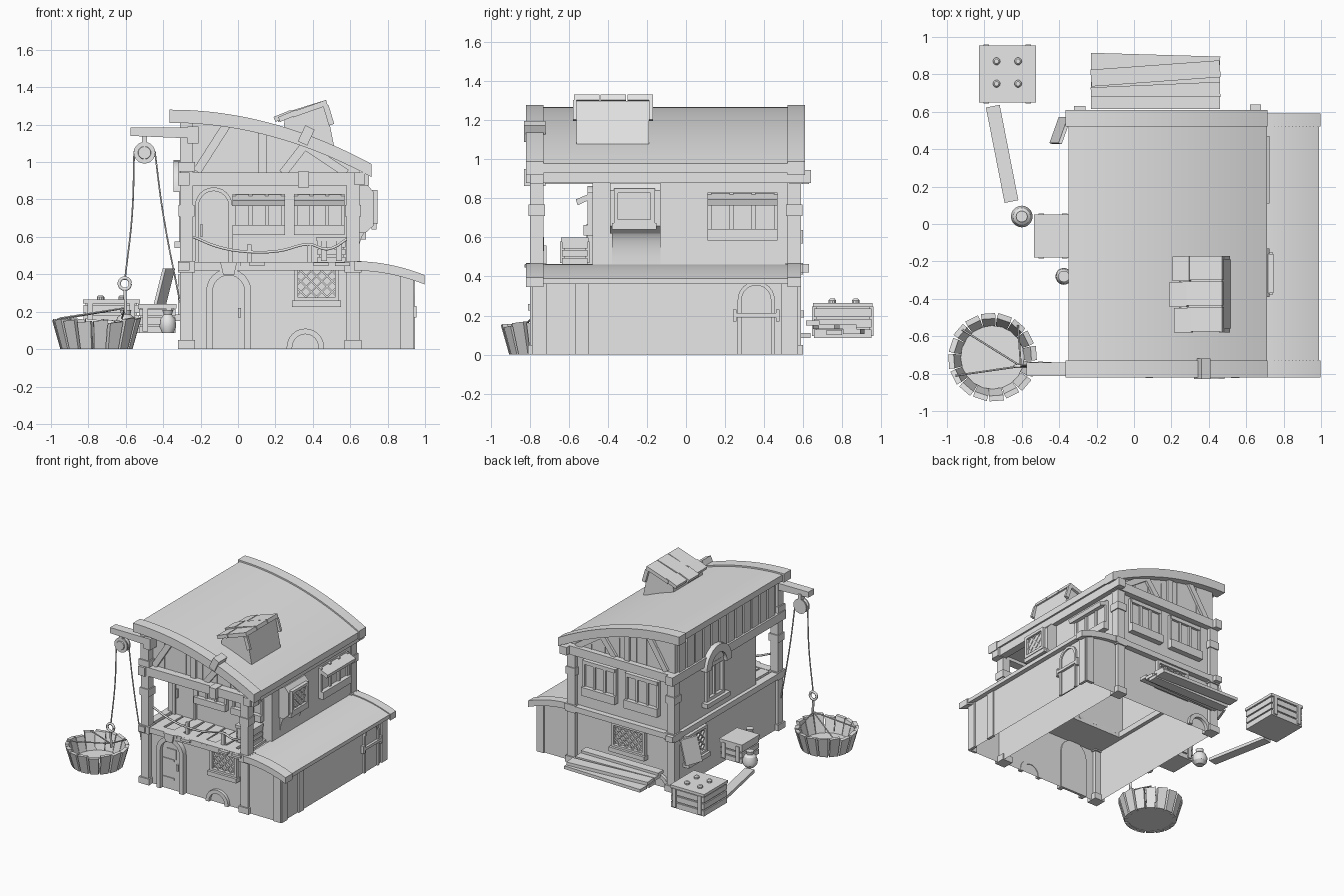
import bpy, bmesh, math, random
from math import sin, cos, pi

random.seed(4)
if "Cube" in bpy.data.objects:
    bpy.data.objects.remove(bpy.data.objects["Cube"])

grey = bpy.data.materials.new("plain_grey")
grey.use_nodes = True
grey.diffuse_color = (0.8, 0.8, 0.8, 1)
grey.node_tree.nodes["Principled BSDF"].inputs["Base Color"].default_value = (0.8, 0.8, 0.8, 1)
made = []

# Each side maps (along, up, outward) to world space
front = lambda u, v, d: (u, -d, v)
back = lambda u, v, d: (u, d, v)
right = lambda u, v, d: (d, u, v)
left = lambda u, v, d: (-d, u, v)
top = lambda u, v, d: (u, v, d)


def finish(name, bm):
    mesh = bpy.data.meshes.new(name)
    bm.to_mesh(mesh)
    bm.free()
    mesh.materials.append(grey)
    ob = bpy.data.objects.new(name, mesh)
    bpy.context.collection.objects.link(ob)
    made.append(ob)


def build(name, prisms, open_ends=False):
    """One object made of outlines extruded outward from a side."""
    bm = bmesh.new()
    for side, pts, d0, d1 in prisms:
        a = [bm.verts.new(side(u, v, d0)) for u, v in pts]
        b = [bm.verts.new(side(u, v, d1)) for u, v in pts]
        bm.faces.new(a)
        bm.faces.new(b)
        for i in range(len(pts)):
            j = (i + 1) % len(pts)
            bm.faces.new((a[i], a[j], b[j], b[i]))
    bmesh.ops.recalc_face_normals(bm, faces=bm.faces)
    if open_ends:
        level = [f for f in bm.faces if abs(f.normal.z) > 0.9]
        bmesh.ops.delete(bm, geom=level, context='FACES_ONLY')
    finish(name, bm)


def lathe(name, profile, centre, side=top, n=20):
    bm = bmesh.new()
    rings = []
    for r, h in profile:
        pts = [side(r * cos(k * 2 * pi / n), r * sin(k * 2 * pi / n), h) for k in range(n)]
        rings.append([bm.verts.new([p + c for p, c in zip(q, centre)]) for q in pts])
    for a, b in zip(rings, rings[1:]):
        for k in range(n):
            bm.faces.new((a[k], a[(k + 1) % n], b[(k + 1) % n], b[k]))
    bm.faces.new(rings[0])
    bm.faces.new(rings[-1])
    bmesh.ops.recalc_face_normals(bm, faces=bm.faces)
    finish(name, bm)


def rope(name, pts, radius=0.005):
    cu = bpy.data.curves.new(name, 'CURVE')
    cu.dimensions = '3D'
    cu.bevel_depth = radius
    cu.bevel_resolution = 1
    cu.resolution_u = 5
    cu.materials.append(grey)
    sp = cu.splines.new('BEZIER')
    sp.bezier_points.add(len(pts) - 1)
    for bp, p in zip(sp.bezier_points, pts):
        bp.co = p
        bp.handle_left_type = bp.handle_right_type = 'AUTO'
    bpy.context.collection.objects.link(bpy.data.objects.new(name, cu))


def rect(u0, u1, v0, v1):
    return [(u0, v0), (u1, v0), (u1, v1), (u0, v1)]


def strip(p, q, w):
    dx, dy = q[0] - p[0], q[1] - p[1]
    s = w / 2 / math.hypot(dx, dy)
    nx, ny = -dy * s, dx * s
    return [(p[0] + nx, p[1] + ny), (q[0] + nx, q[1] + ny), (q[0] - nx, q[1] - ny), (p[0] - nx, p[1] - ny)]


def arch(c, r, z0, zs):
    return [(c + r, z0)] + [(c + r * cos(k * pi / 12), zs + r * sin(k * pi / 12)) for k in range(13)] + [(c - r, z0)]


def ring(c, r, w, z0, zs):
    return arch(c, r, z0, zs) + arch(c, r - w, z0, zs)[::-1]


def band(f, x0, x1, thick, n=20):
    xs = [x0 + (x1 - x0) * k / n for k in range(n + 1)]
    return [(x, f(x)) for x in xs] + [(x, f(x) - thick) for x in xs[::-1]]


def frame(u0, u1, z0, z1, w):
    return [rect(u0, u1, z0, z0 + w), rect(u0, u1, z1 - w, z1), rect(u0, u0 + w, z0, z1), rect(u1 - w, u1, z0, z1)]


def shuttered_window(side, wall, u0, u1, z0, z1, awning):
    w, h = u1 - u0, z1 - z0
    parts = [(side, rect(u0 + .01, u1 - .01, z0, z1), wall, wall + .01)]
    parts += [(side, rect(u0 + w * k / 3 - .01, u0 + w * k / 3 + .01, z0, z1), wall, wall + .025) for k in range(4)]
    parts.append((side, rect(u0 - .01, u1 + .01, z0, z0 + h * .24), wall, wall + .045))
    # Sloping board over the window, or a flat lintel
    across = lambda u, v, d: side(d, v, u)
    slope = [(wall, z1 - .03), (wall, z1), (wall + .085, z1 - .035), (wall + .075, z1 - .065)]
    parts.append((across, slope, u0 - .01, u1 + .01) if awning else (side, rect(u0, u1, z1 - .03, z1), wall, wall + .03))
    build("shuttered_window", parts)


def lattice_window(name, side, wall, u0, u1, z0, z1, sill=.05):
    W, H, step = u1 - u0, z1 - z0, .056
    parts = [(side, r, wall, wall + .03) for r in frame(u0 - .02, u1 + .02, z0 - .02, z1 + .02, .022)]
    parts.append((side, rect(u0 - .03, u1 + .03, z0 - .05, z0 - .015), wall, wall + sill))
    for k in range(int((W + H) / step) + 1):
        c = -H + (k + .5) * step
        a, b = max(0, -c), min(H, W - c)
        if b - a > .01:
            for flip in (False, True):
                p = [(u1 - c - t if flip else u0 + c + t, z0 + t) for t in (a, b)]
                parts.append((side, strip(p[0], p[1], .009), wall, wall + .015))
    build(name, parts)


def crate(name, x0, x1, y0, y1, z0, z1):
    h = z1 - z0
    parts = [(top, rect(x0 + .015, x1 - .015, y0 + .015, y1 - .015), z0, z1 - .01),
             (top, rect(x0, x1, y0, y1), z1 - .022, z1)]
    for k in range(3):
        parts.append((top, rect(x0 + .005, x1 - .005, y0 + .005, y1 - .005), z0 + h * k * .3, z0 + h * (k * .3 + .24)))
    for x in (x0 + .04, x1 - .04):
        parts.append((top, rect(x - .015, x + .015, y0 - .005, y1 + .005), z0 + .01, z1 - .02))
    build(name, parts)


# Roofs
roof = lambda x: 1.268 - .288 * ((x + .36) / 1.07) ** 2
trim = lambda x: roof(x) + .012
shed = lambda x: .462 - .075 * ((x - .62) / .38) ** 2
build("main_roof", [(front, band(roof, -.35, .71, .05), -.56, .76)])
build("roof_end_trim", [(front, band(trim, -.365, .715, .07), *d) for d in ((.73, .82), (-.61, -.52))])
build("roof_trim_clamp", [(front, strip((.345, 1.1), (.385, 1.185), .055), .72, .83),
                          (front, rect(.32, .38, .865, .95), .72, .83)])
build("side_roof", [(front, band(shed, .62, .99, .03), -.56, .76)])
build("side_roof_trim", [(front, band(lambda x: shed(x) + .008, .62, .998, .05), *d) for d in ((.73, .82), (-.59, -.52))])

# Walls, hollow inside and open to the ground
attic = [(x, roof(x) - .04) for x in [-.29 + .094 * k for k in range(11)]] + [(.65, .9), (-.29, .9)]
build("attic_walls", [(front, attic, -.555, .48)], True)
build("attic_overhang", [(front, attic, .48, .74)])
build("middle_storey", [(top, rect(-.29, .64, -.48, .555), .42, .91)], True)
build("ground_storey", [(top, rect(-.29, .65, -.76, .555), 0, .43)], True)
build("side_room", [(front, [(.65, 0), (.93, 0), (.93, .4), (.8, .43), (.65, .44)], -.56, .78)], True)

# Posts with bases and collars
posts = []
for x in (-.275, .615):
    for y in (-.765, .555):
        for w, z0, z1 in ((.034, 0, .9), (.045, 0, .05), (.045, .41, .47), (.042, .71, .77)):
            posts.append((top, rect(x - w, x + w, y - w, y + w), z0, z1))
build("corner_posts", posts)
build("tall_hoist_post", [(front, rect(-.31, -.24, .9, 1.22), .73, .8), (front, rect(-.32, -.23, .95, 1.0), .725, .81)])

# Horizontal beams
beams = []
for z0, z1 in ((.875, .945), (.42, .465)):
    beams += [(front, rect(-.32, .70 if z0 > .5 else .65, z0, z1), .73, .8), (back, rect(-.32, .67, z0, z1), .53, .6),
              (left, rect(-.82, .63, z0, z1), .26, .32)]
beams.append((right, rect(-.82, .64, .88, .945), .62, .68))
build("floor_beams", beams)

# Gable timbers and attic boards
timbers = []
for side, d in ((front, .735), (back, .55)):
    for p, q in (((-.22, .95), (-.06, 1.2)), ((.13, .94), (.13, 1.19)), ((.24, .94), (.38, 1.12)), ((.34, 1.1), (.58, .94))):
        timbers.append((side, strip(p, q, .045), d, d + .025))
    timbers += [(side, rect(u, u + .006, .94, 1.19 - max(0, u) * .45), d, d + .01) for u in (-.14, -.04, .05, .2, .33, .45)]
build("gable_timbers", timbers)
build("attic_side_boards", [(left, rect(-.7 + k * .103, -.615 + k * .103, .94, 1.22), .285, .305) for k in range(12)])

# Balcony: floor boards, door, rope rail
boards = [(top, rect(-.28, .64, -.76, -.48), .42, .445)]
for k in range(9):
    x, s = -.23 + k * .092, random.uniform(-.02, .02)
    boards.append((top, strip((x + .04, -.48), (x + .04 + s, -.79 - random.random() * .04), .08), .445, .458 + abs(s) * .4))
build("balcony_floor", boards)
build("balcony_door", [(front, ring(-.13, .1, .02, .45, .765), .48, .505), (front, arch(-.13, .08, .45, .765), .48, .49),
                       (front, rect(-.2, -.19, .6, .67), .49, .51)])
rail = [(-.24, .6), (-.1, .545), (.06, .52), (.22, .525), (.38, .56), (.48, .535), (.6, .6)]
rope("balcony_rope", [(x, -.735, z) for x, z in rail], .008)
build("rope_pegs", [(front, rect(x - .012, x + .012, .45, .56), .715, .74) for x in (.06, .38)])
crate("balcony_crate", .42, .58, -.64, -.5, .46, .6)

# Windows
for side, d, u0, u1, z0, z1, awning in ((front, .48, -.02, .24, .61, .83, True), (front, .48, .31, .56, .61, .83, True),
        (back, .555, -.15, .13, .57, .85, False), (back, .555, .23, .51, .57, .85, False), (right, .64, .12, .46, .585, .83, True)):
    shuttered_window(side, d, u0, u1, z0, z1, awning)
lattice_window("front_lattice_window", front, .76, .32, .52, .275, .43)
lattice_window("back_lattice_window", back, .555, -.02, .24, .24, .4)
lattice_window("left_lattice_window", left, .29, .2, .42, .2, .38)

# Bay window on a curved bracket
curve = [(.64 + .05 * (1 - cos(t * pi / 12)), .46 + .17 * sin(t * pi / 12)) for t in range(7)]
build("bay_bracket", [(front, curve + [(.64, .63)], .13, .38)])
build("bay_window", [(front, [(.64, .62), (.68, .62), (.725, .66), (.725, .84), (.69, .88), (.64, .88)], .13, .39)])
lattice_window("bay_lattice", right, .715, -.35, -.18, .69, .83, .025)

# Ground doors and cellar arches
build("front_door", [(front, ring(-.05, .12, .035, 0, .31), .75, .8), (front, arch(-.05, .085, 0, .31), .75, .77),
                     (front, [(-.08, .40), (-.02, .40), (-.005, .465), (-.095, .465)], .75, .815),
                     (front, rect(-.09, -.01, .25, .33), .77, .778), (front, rect(.0, .015, .17, .22), .77, .79)])
build("front_door_hinges", [(front, rect(-.13, -.03, z, z + .016), .77, .777) for z in (.08, .23)])
build("side_door", [(right, ring(.36, .095, .02, 0, .28), .925, .945), (right, arch(.36, .075, 0, .28), .925, .935),
                    (right, rect(.24, .48, .19, .212), .93, .955), (right, rect(.24, .26, .17, .23), .93, .955),
                    (right, rect(.46, .48, .17, .23), .93, .955)])
build("cellar_arches", [(side, ring(c, .1, .03, 0, .01), d, d + .03) for side, c, d in ((front, .36, .755), (back, -.15, .55))])
build("side_room_posts", [(right, rect(u, u + .07, 0, .4), .92, .942) for u in (-.785, -.57, .49)] +
      [(front, rect(.87, .935, 0, .4), .77, .79), (back, rect(.87, .935, 0, .4), .55, .575)])

# Small window under an arched beam, and open shutter, on the hoist side
build("arched_hood", [(left, ring(.065, .16, .065, .84, .85), .285, .345)])
build("hood_window", [(left, r, .285, .315) for r in frame(-.05, .18, .57, .87, .03)] +
      [(left, rect(.055, .075, .57, .87), .285, .305), (left, rect(-.08, .21, .54, .575), .285, .34)])
tilted = lambda u, v, d: (u + (d - .43) * .25, v, d)
build("open_shutter", [(tilted, strip((-.345, .57), (-.395, .43), .018), .235, .43)])

# Roof dormer with tiles
build("dormer", [(front, [(.24, 1.14), (.25, 1.235), (.47, 1.3), (.515, 1.08)], .19, .56)])
tiles = []
for k in range(3):
    d, s = .17 + k * .137, (.0, -.015, .01)[k]
    tiles += [(front, strip((.28 + s, 1.253), (.475, 1.318), .03), d, d + .13),
              (front, strip((.21 + s, 1.228), (.3 + s, 1.265), .028), d + .004, d + .136)]
tiles += [(front, strip((.47, 1.3), (.5, 1.2), .03), d, d + .02) for d in (.17, .56)]
build("dormer_tiles", tiles)

# Hoist
build("hoist_beam", [(front, [(-.575, 1.14), (-.575, 1.185), (-.21, 1.185), (-.21, 1.125)], .74, .812),
                     (front, rect(-.27, -.21, 1.1, 1.19), .72, .82), (front, strip((-.5, 1.03), (-.5, 1.15), .025), .735, .785)])
lathe("pulley", [(.058, -.022), (.058, -.012), (.045, -.006), (.045, .006), (.058, .012), (.058, .022), (.035, .022), (.033, .03)],
      (-.5, -.76, 1.05), front)
rope("hoist_rope_front", [(-.555, -.76, 1.06), (-.566, -.76, .72), (-.605, -.76, .37)])
rope("hoist_rope_back", [(-.445, -.76, 1.06), (-.4, -.76, .72), (-.31, -.77, .25)])
rope("hoist_hook", [(-.605 + .03 * cos(k * pi / 4), -.76, .35 + .03 * sin(k * pi / 4)) for k in range(9)], .01)
rope("hook_line", [(-.605, -.76, .32), (-.6, -.76, .19)], .009)

# Bucket of staves
cx, cy = -.757, -.713
staves = []
for k in range(16):
    a = k * pi / 8 + .1
    side = lambda u, v, d, a=a: (cx + cos(a) * (d + .28 * v) - sin(a) * u, cy + sin(a) * (d + .28 * v) + cos(a) * u, v)
    h = random.uniform(.145, .17)
    staves.append((side, [(-.031, 0), (.031, 0), (.038, h), (-.038, h - .008)], .162, .191))
build("bucket_staves", staves)
lathe("bucket_floor", [(.17, .005), (.17, .03)], (cx, cy, 0))
for a in (.9, 2.4, 3.6):
    p, q = (cx + .22 * cos(a), cy + .22 * sin(a), .165), (-.605, -.76, .22)
    rope("bucket_sling", [p, [(i + j) / 2 for i, j in zip(p, q)], q])

# Goods around the yard
crate("back_crate", -.83, -.525, .65, .955, .085, .265)
for x in (-.735, -.62):
    for y in (.75, .87):
        lathe("crate_knob", [(.02, -.01), (.02, .006), (.012, .015)], (x, y, .272), n=10)
crate("side_crate", -.535, -.33, -.18, .05, .085, .24)
lathe("round_jar", [(.03, .08), (.053, .105), (.058, .135), (.045, .17), (.025, .185), (.03, .21)], (-.6, .04, 0))
lathe("tall_jug", [(.03, .085), (.045, .12), (.04, .16), (.022, .185), (.03, .21)], (-.375, -.28, 0))
build("loose_plank", [(top, strip((-.755, .63), (-.655, .12), .075), .085, .11)])
build("back_planks", [(top, strip((-.23, a), (.46, b), w), z, z + .025) for a, b, w, z in
                      ((.87, .85, .09, .105), (.78, .83, .09, .13), (.76, .76, .08, .1), (.69, .72, .08, .13), (.65, .65, .07, .15))])

bpy.ops.object.select_all(action='DESELECT')
for ob in made:
    ob.select_set(True)
bpy.context.view_layer.objects.active = made[0]
bpy.ops.object.shade_smooth_by_angle(angle=math.radians(30))
